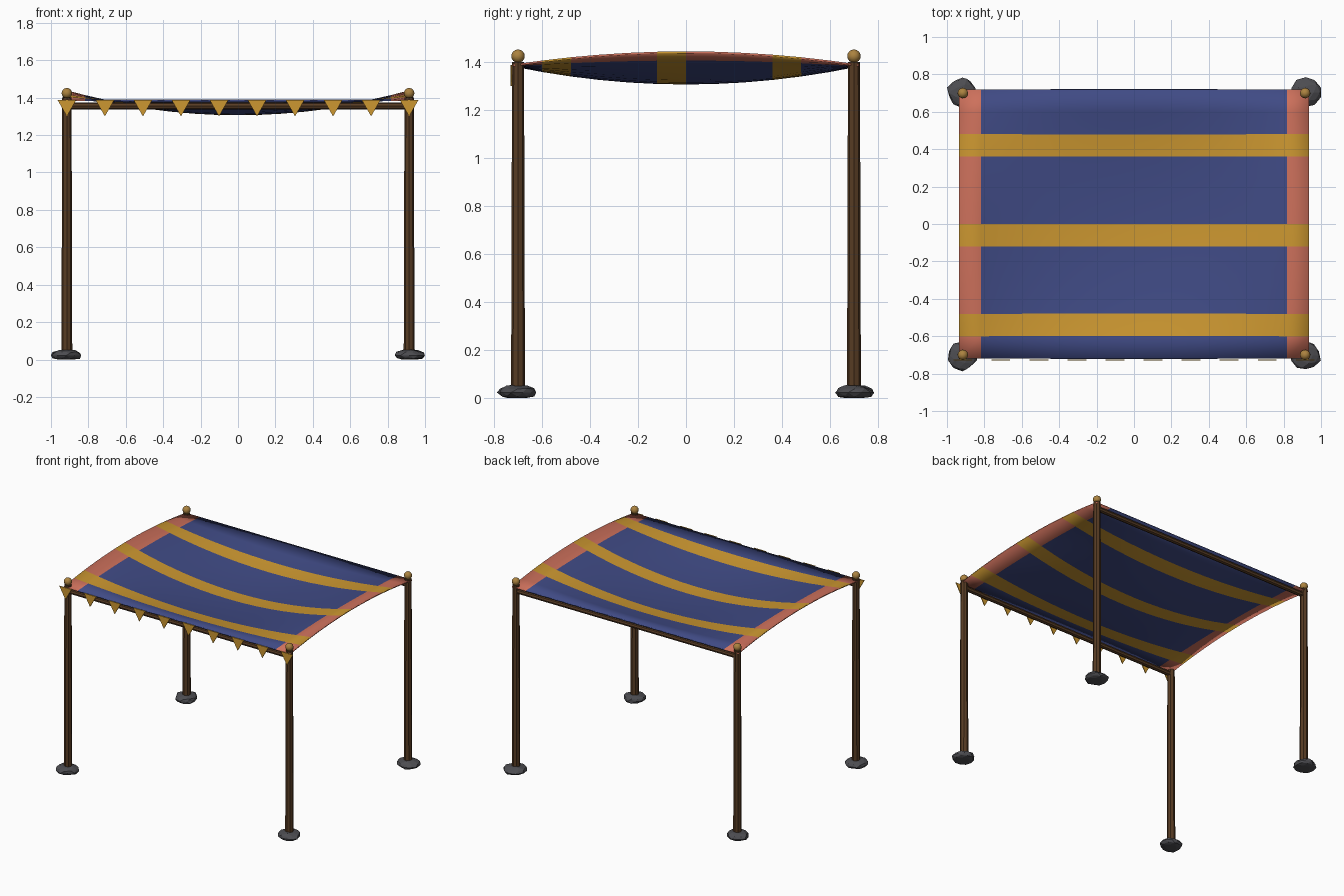
import bpy, bmesh, math, random
from mathutils import Vector

cube = bpy.data.objects.get("Cube")
if cube:
    bpy.data.objects.remove(cube, do_unlink=True)

random.seed(4)
PX, PY = 0.915, 0.70        # post positions
HX, HY = 0.935, 0.72        # canopy half sizes
EDGE_Z = 1.385


def material(name, r, g, b):
    m = bpy.data.materials.new(name)
    m.use_nodes = True
    col = tuple((c / 255) ** 2.2 for c in (r, g, b)) + (1,)
    m.diffuse_color = col
    node = m.node_tree.nodes["Principled BSDF"]
    node.inputs["Base Color"].default_value = col
    node.inputs["Roughness"].default_value = 0.8
    return m


blue = material("blue cloth", 66, 76, 132)
gold = material("gold cloth", 203, 150, 52)
coral = material("coral cloth", 204, 112, 92)
wood = material("dark wood", 88, 62, 40)
stone = material("grey stone", 78, 78, 82)
brass = material("brass", 170, 130, 66)


def finish(name, bm, *mats, smooth=False):
    mesh = bpy.data.meshes.new(name)
    bm.to_mesh(mesh)
    bm.free()
    for m in mats:
        mesh.materials.append(m)
    for p in mesh.polygons:
        p.use_smooth = smooth
    obj = bpy.data.objects.new(name, mesh)
    bpy.context.collection.objects.link(obj)
    return obj


def rod(name, start, end, r1, r2, mat):
    start, end = Vector(start), Vector(end)
    bm = bmesh.new()
    bmesh.ops.create_cone(bm, cap_ends=True, segments=8, radius1=r1,
                          radius2=r2, depth=(end - start).length)
    obj = finish(name, bm, mat)
    obj.location = (start + end) / 2
    obj.rotation_euler = (end - start).to_track_quat("Z", "Y").to_euler()
    return obj


# Canopy: saddle-shaped cloth with coral side bands and gold stripes
COLS, ROWS = 16, 12
bm = bmesh.new()
grid = []
for j in range(ROWS + 1):
    v = 2 * j / ROWS - 1
    row = []
    for i in range(COLS + 1):
        u = 2 * i / COLS - 1
        z = EDGE_Z + (1 - v * v) * (0.13 * u * u - 0.075)
        row.append(bm.verts.new((u * HX, v * HY, z)))
    grid.append(row)
for j in range(ROWS):
    for i in range(COLS):
        f = bm.faces.new((grid[j][i], grid[j][i + 1],
                          grid[j + 1][i + 1], grid[j + 1][i]))
        if j % 4 == 1:
            f.material_index = 1
        elif i in (0, COLS - 1):
            f.material_index = 2
canopy = finish("canopy", bm, blue, gold, coral, smooth=True)
solid = canopy.modifiers.new("thickness", "SOLIDIFY")
solid.thickness = 0.008
solid.offset = 0

# Corner posts with stone feet and ball finials
for sy, end in ((-1, "front"), (1, "back")):
    for sx, side in ((-1, "right"), (1, "left")):
        label = end + "_" + side
        x, y = sx * PX, sy * PY
        rod(label + "_post", (x, y, 0.02), (x, y, 1.40), 0.029, 0.025, wood)

        bm = bmesh.new()
        bmesh.ops.create_uvsphere(bm, u_segments=12, v_segments=8, radius=0.028)
        ball = finish(label + "_finial", bm, brass, smooth=True)
        ball.location = (x, y, 1.424)

        bm = bmesh.new()
        bmesh.ops.create_icosphere(bm, subdivisions=2, radius=1)
        for vert in bm.verts:
            k = random.uniform(0.9, 1.08)
            vert.co.x *= 0.08 * k
            vert.co.y *= 0.08 * k
            vert.co.z = max(0.0, 0.022 + vert.co.z * 0.033 * k)
        foot = finish(label + "_foot", bm, stone)
        foot.location = (x + sx * 0.003, y + sy * 0.003, 0)

    # Crossbar under the cloth edge
    rod(end + "_crossbar", (-PX, sy * PY, 1.355), (PX, sy * PY, 1.355),
        0.018, 0.018, wood)

# Pennants along the front edge
COUNT = 10
for n in range(COUNT):
    x = -PX + 2 * PX * n / (COUNT - 1)
    bm = bmesh.new()
    tri = [bm.verts.new(p) for p in
           ((-0.05, 0, 0), (0, 0, -0.088), (0.05, 0, 0))]
    face = bm.faces.new(tri)
    out = bmesh.ops.extrude_face_region(bm, geom=[face])
    for g in out["geom"]:
        if isinstance(g, bmesh.types.BMVert):
            g.co.y += 0.006
    bmesh.ops.recalc_face_normals(bm, faces=bm.faces)
    flag = finish("pennant_%d" % (n + 1), bm, gold)
    flag.location = (x, -0.731, 1.388)
